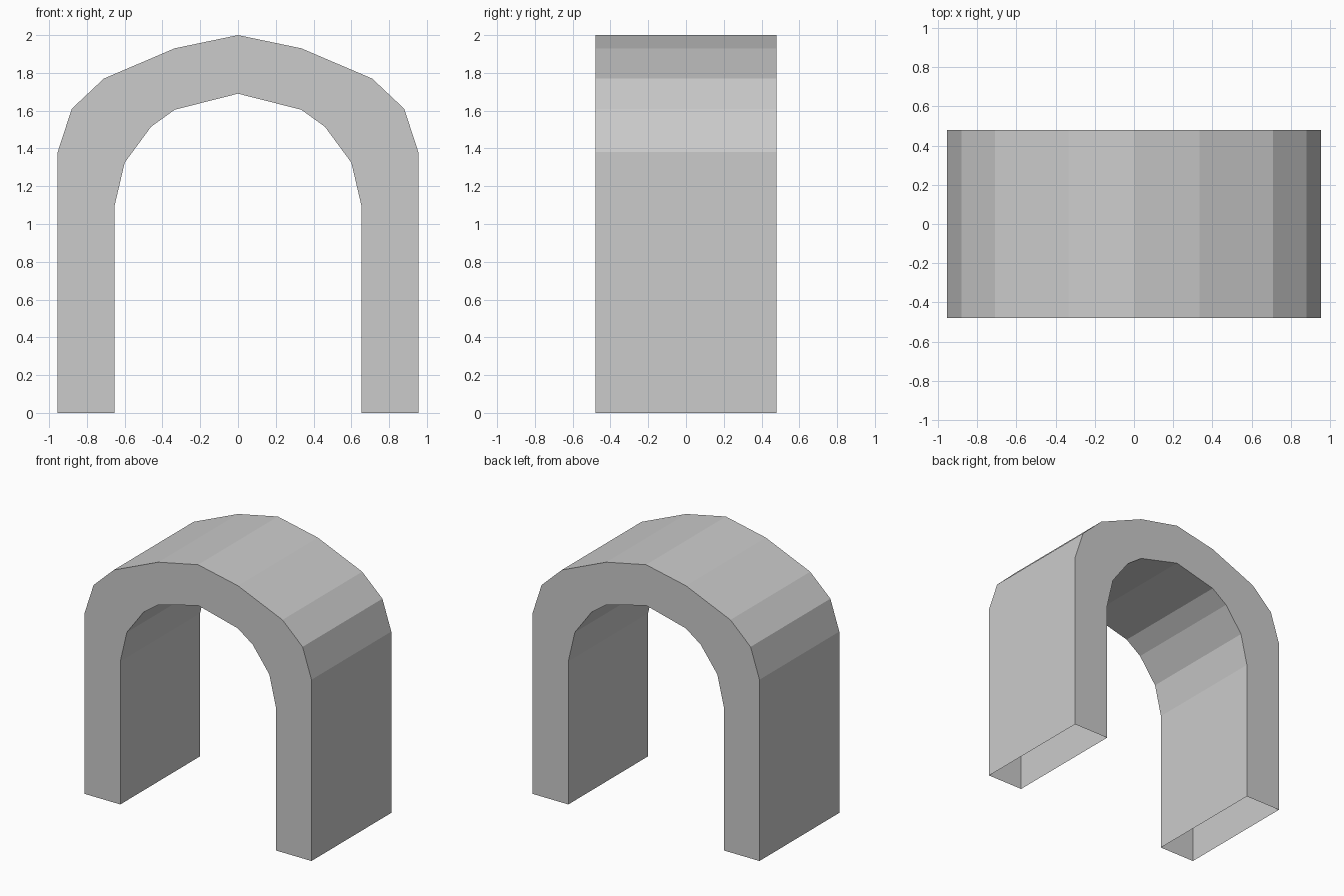
import bpy
import bmesh

cube = bpy.data.objects.get("Cube")
if cube:
    bpy.data.objects.remove(cube, do_unlink=True)

HALF_DEPTH = 0.48

# Half profiles of the arch, from foot to crown
OUTER = [(0.955, 0), (0.955, 1.38), (0.88, 1.61), (0.71, 1.77), (0.335, 1.93), (0, 2)]
INNER = [(0.655, 0), (0.655, 1.09), (0.6, 1.325), (0.46, 1.515), (0.335, 1.605), (0, 1.69)]


def full_span(half):
    """Mirror a half profile into one running from +x foot to -x foot."""
    return half + [(-x, z) for x, z in reversed(half[:-1])]


def make_material(name, color):
    mat = bpy.data.materials.new(name)
    mat.use_nodes = True
    mat.diffuse_color = color
    mat.node_tree.nodes["Principled BSDF"].inputs["Base Color"].default_value = color
    return mat


# Arch shell: front, outside, back and inside walls, with open feet
bm = bmesh.new()
rings = []
for (ox, oz), (ix, iz) in zip(full_span(OUTER), full_span(INNER)):
    corners = [(ox, -HALF_DEPTH, oz), (ox, HALF_DEPTH, oz),
               (ix, HALF_DEPTH, iz), (ix, -HALF_DEPTH, iz)]
    rings.append([bm.verts.new(c) for c in corners])

for a, b in zip(rings, rings[1:]):
    for i in range(4):
        j = (i + 1) % 4
        bm.faces.new((a[i], a[j], b[j], b[i]))

# Point the outside walls away from the solid
bm.normal_update()
crown = max(bm.faces, key=lambda f: f.calc_center_median().z)
if crown.normal.z < 0:
    bmesh.ops.reverse_faces(bm, faces=bm.faces[:])

mesh = bpy.data.meshes.new("arch")
bm.to_mesh(mesh)
bm.free()
mesh.materials.append(make_material("light grey", (0.6, 0.6, 0.6, 1)))
arch = bpy.data.objects.new("arch", mesh)
bpy.context.collection.objects.link(arch)
